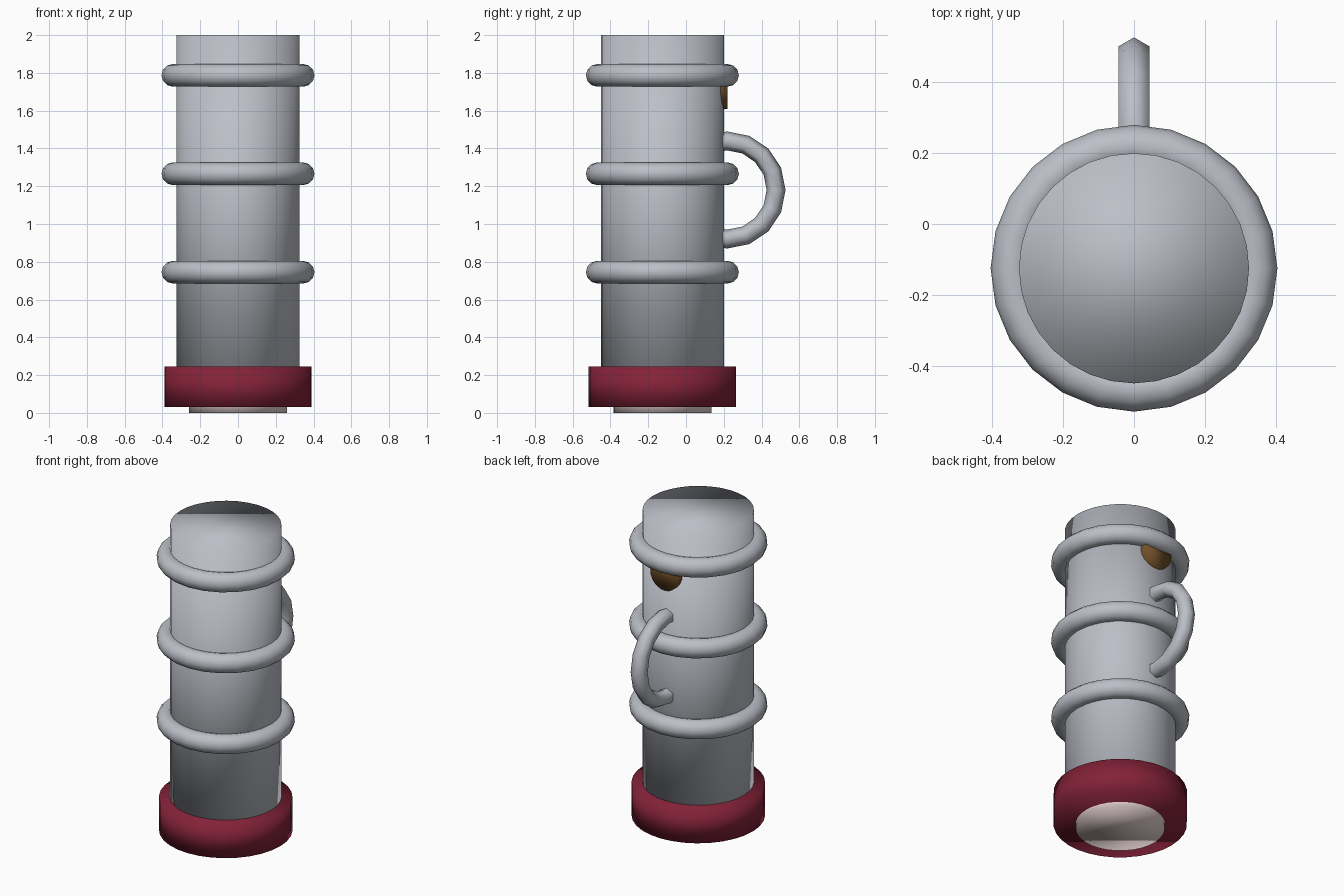
import bpy, math

if "Cube" in bpy.data.objects:
    bpy.data.objects.remove(bpy.data.objects["Cube"])

CY = -0.125  # y of the body axis


def material(name, rgb):
    m = bpy.data.materials.new(name)
    m.diffuse_color = (*rgb, 1)
    m.use_nodes = True
    m.node_tree.nodes["Principled BSDF"].inputs["Base Color"].default_value = m.diffuse_color
    return m


grey = material("light grey", (0.50, 0.52, 0.57))
red = material("dark red", (0.23, 0.016, 0.04))
brown = material("brown", (0.16, 0.075, 0.022))
pale = material("pale pink", (0.80, 0.66, 0.66))


def finish(name, mat):
    ob = bpy.context.object
    ob.name = name
    ob.data.materials.append(mat)
    bpy.ops.object.shade_smooth()
    return ob


def cylinder(name, mat, r, z0, z1, sides):
    bpy.ops.mesh.primitive_cylinder_add(vertices=sides, radius=r, depth=z1 - z0,
                                        location=(0, CY, (z0 + z1) / 2))
    return finish(name, mat)


# Barrel, head collar and lens
cylinder("barrel", grey, 0.325, 0.10, 2.0, 32)
cylinder("head_collar", red, 0.39, 0.03, 0.245, 32)
cylinder("lens", pale, 0.26, 0.0, 0.12, 32)

# Grip rings
for i in range(3):
    bpy.ops.mesh.primitive_torus_add(major_segments=24, minor_segments=12,
                                     major_radius=0.345, minor_radius=0.06,
                                     location=(0, CY, 0.745 + 0.521 * i))
    finish(f"grip_ring_{i + 1}", grey)

# Handle loop, inner half sunk into the barrel
bpy.ops.mesh.primitive_torus_add(major_segments=16, minor_segments=6,
                                 major_radius=0.26, minor_radius=0.05,
                                 location=(0, 0.217, 1.18),
                                 rotation=(0, math.pi / 2, 0))
finish("handle", grey)

# Round switch button on the back
bpy.ops.mesh.primitive_cylinder_add(vertices=32, radius=0.1, depth=0.1,
                                    location=(0, 0.17, 1.71),
                                    rotation=(math.pi / 2, 0, 0))
finish("switch_button", brown)
